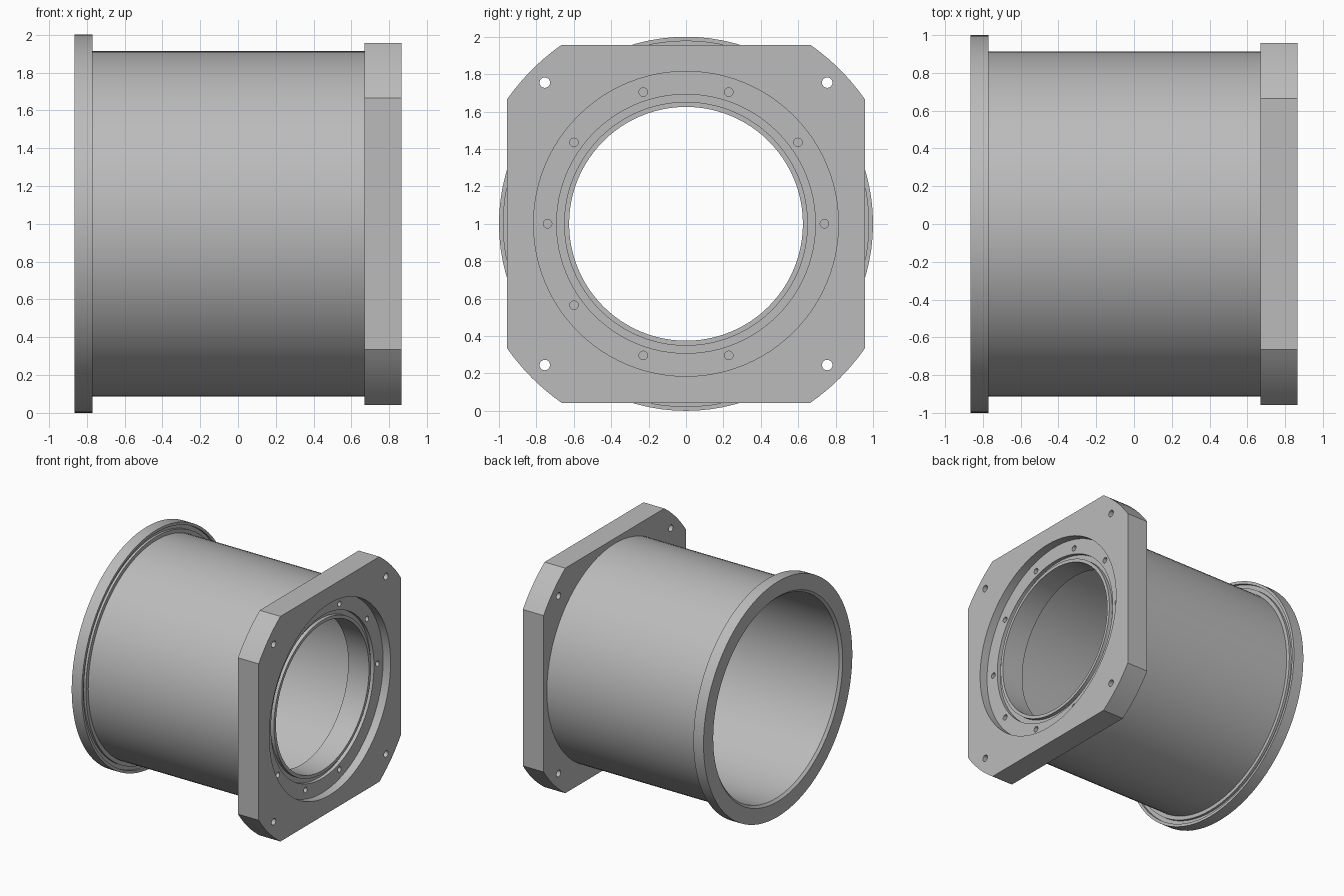
import bpy, bmesh
from math import sin, cos, pi, atan2, hypot, radians

cube = bpy.data.objects.get("Cube")
if cube:
    bpy.data.objects.remove(cube, do_unlink=True)

SEGMENTS = 96
AXIS_Z = 1.0

metal = bpy.data.materials.new("light_grey_metal")
metal.use_nodes = True
GREY = (0.5, 0.5, 0.5, 1)
metal.diffuse_color = GREY
metal.node_tree.nodes["Principled BSDF"].inputs["Base Color"].default_value = GREY


def ring_solid(name, angles, profile_at):
    """Sweep a closed (x, radius) profile round the x axis."""
    bm = bmesh.new()
    rings = [[bm.verts.new((x, r * cos(a), AXIS_Z + r * sin(a)))
              for x, r in profile_at(a)] for a in angles]
    for i, ring in enumerate(rings):
        following = rings[(i + 1) % len(rings)]
        for j in range(len(ring)):
            k = (j + 1) % len(ring)
            bm.faces.new((ring[j], ring[k], following[k], following[j]))
    bmesh.ops.recalc_face_normals(bm, faces=bm.faces)
    mesh = bpy.data.meshes.new(name)
    bm.to_mesh(mesh)
    bm.free()
    mesh.materials.append(metal)
    obj = bpy.data.objects.new(name, mesh)
    bpy.context.collection.objects.link(obj)
    return obj


def drill(obj, name, points, radius, x0, x1):
    """Cut round holes along x at the given (y, z) offsets from the axis."""
    bm = bmesh.new()
    for y, z in points:
        made = bmesh.ops.create_cone(bm, cap_ends=True, segments=20, radius1=radius,
                                     radius2=radius, depth=x1 - x0)["verts"]
        for v in made:
            x, across, along = v.co
            v.co = ((x0 + x1) / 2 + along, y + x, AXIS_Z + z + across)
    bmesh.ops.recalc_face_normals(bm, faces=bm.faces)
    mesh = bpy.data.meshes.new(name)
    bm.to_mesh(mesh)
    bm.free()
    mesh.materials.append(metal)
    cutter = bpy.data.objects.new(name, mesh)
    cutter.hide_render = True
    bpy.context.collection.objects.link(cutter)
    mod = obj.modifiers.new("holes", "BOOLEAN")
    mod.operation, mod.solver, mod.object = "DIFFERENCE", "EXACT", cutter
    bpy.context.view_layer.objects.active = obj
    bpy.ops.object.modifier_apply(modifier=mod.name)
    bpy.data.objects.remove(cutter, do_unlink=True)


def smooth(obj):
    bpy.ops.object.select_all(action="DESELECT")
    obj.select_set(True)
    bpy.context.view_layer.objects.active = obj
    bpy.ops.object.shade_smooth_by_angle(angle=radians(25))


turn = [2 * pi * i / SEGMENTS for i in range(SEGMENTS)]

# Tube with grooved rear flange, end wall, seal groove and bore
tube_profile = [
    (-.865, .87), (-.865, 1), (-.77, 1),
    (-.77, .977), (-.79, .977), (-.79, .945), (-.77, .945),
    (-.77, .913), (.7, .913), (.7, .82), (.795, .82),
    (.795, .692), (.765, .692), (.765, .652), (.795, .652),
    (.795, .625), (.6, .625), (.6, .85), (-.845, .85),
]
tube = ring_solid("flanged_tube", turn, lambda a: tube_profile)
bolt_circle = [(.74 * cos(2 * pi * i / 10), .74 * sin(2 * pi * i / 10)) for i in range(10)]
drill(tube, "bolt_hole_cutter", bolt_circle, .023, .72, .9)
smooth(tube)

# Square mounting plate with rounded-off corners and a round opening
HALF, CHAMFER = .957, .665
CORNER_R = hypot(HALF, CHAMFER)
corner = atan2(CHAMFER, HALF)
corner_angles = [q * pi / 2 + s for q in range(4) for s in (corner, pi / 2 - corner)]


def plate_profile(a):
    outer = min(HALF / max(abs(cos(a)), abs(sin(a))), CORNER_R)
    return [(.67, .815), (.67, outer), (.865, outer), (.865, .815)]


plate = ring_solid("mounting_plate", sorted(turn + corner_angles), plate_profile)
HOLE = .755
drill(plate, "corner_hole_cutter",
      [(y, z) for y in (-HOLE, HOLE) for z in (-HOLE, HOLE)], .028, .6, .95)
smooth(plate)
